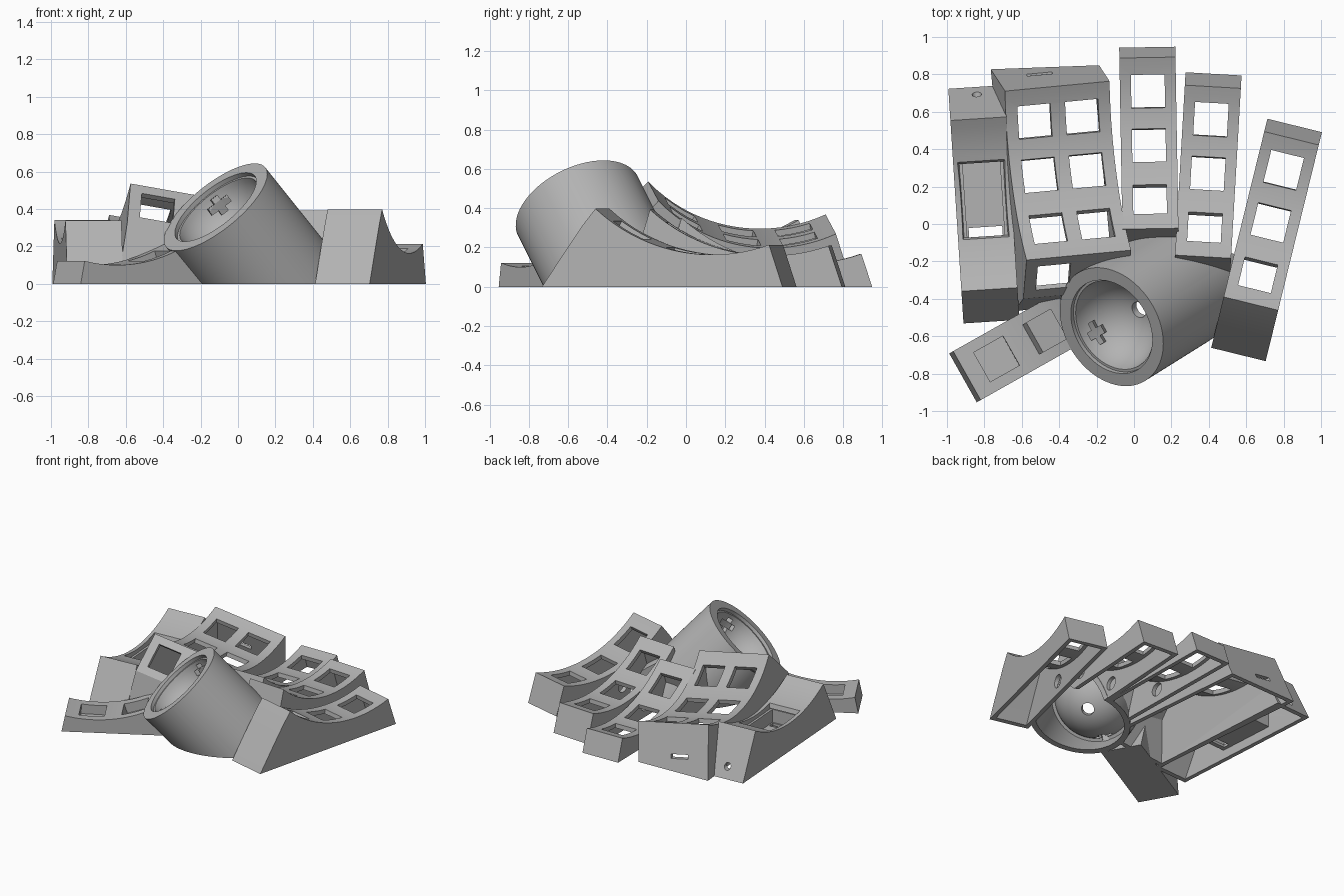
import bpy, bmesh
from math import radians, asin, atan2, sqrt
from mathutils import Matrix, Vector

if "Cube" in bpy.data.objects:
    bpy.data.objects.remove(bpy.data.objects["Cube"])

grey = bpy.data.materials.new("plastic_grey")
grey.use_nodes = True
grey.diffuse_color = (0.45, 0.45, 0.45, 1)
grey.node_tree.nodes["Principled BSDF"].inputs["Base Color"].default_value = (0.45, 0.45, 0.45, 1)

WALL = 0.032
DEEP = -0.25    # bodies run below the ground, then are trimmed
KEY = 0.18
T = Matrix.Translation


def RX(a):
    return Matrix.Rotation(a, 4, "X")


def RY(a):
    return Matrix.Rotation(a, 4, "Y")


def RZ(a):
    return Matrix.Rotation(a, 4, "Z")


def make(name, bm):
    bmesh.ops.recalc_face_normals(bm, faces=bm.faces[:])
    me = bpy.data.meshes.new(name)
    bm.to_mesh(me)
    bm.free()
    me.materials.append(grey)
    ob = bpy.data.objects.new(name, me)
    bpy.context.scene.collection.objects.link(ob)
    return ob


def box(m, size, name="cutter"):
    bm = bmesh.new()
    bmesh.ops.create_cube(bm, size=1, matrix=m @ Matrix.Diagonal((*size, 1)))
    return make(name, bm)


def rod(m, r, depth, seg=32, name="cutter"):
    bm = bmesh.new()
    bmesh.ops.create_cone(bm, cap_ends=True, segments=seg, radius1=r, radius2=r,
                          depth=depth, matrix=m)
    return make(name, bm)


def ball(m, r):
    bm = bmesh.new()
    bmesh.ops.create_uvsphere(bm, u_segments=64, v_segments=32, radius=r, matrix=m)
    return make("cutter", bm)


def extrude(name, m, profile, half):
    bm = bmesh.new()
    face = bm.faces.new([bm.verts.new((-half, w, z)) for w, z in profile])
    new = bmesh.ops.extrude_face_region(bm, geom=[face], use_keep_orig=True)["geom"]
    bmesh.ops.translate(bm, vec=(2 * half, 0, 0),
                        verts=[v for v in new if isinstance(v, bmesh.types.BMVert)])
    bm.transform(m)
    return make(name, bm)


def cut(ob, cutters, keep=()):
    """Subtract every cutter, then delete those not kept for later."""
    for c in cutters:
        mod = ob.modifiers.new("cut", "BOOLEAN")
        mod.operation, mod.solver, mod.object = "DIFFERENCE", "EXACT", c
    dg = bpy.context.evaluated_depsgraph_get()
    me = bpy.data.meshes.new_from_object(ob.evaluated_get(dg))
    ob.modifiers.clear()
    ob.data = me
    for c in cutters:
        if c not in keep:
            bpy.data.objects.remove(c)
    return ob


def inset(pts, t):
    """Shrink a clockwise profile by t with mitred corners."""
    out = []
    for i, p in enumerate(pts):
        a = (Vector(p) - Vector(pts[i - 1])).normalized()
        b = (Vector(pts[(i + 1) % len(pts)]) - Vector(p)).normalized()
        n1, n2 = Vector((a.y, -a.x)), Vector((b.y, -b.x))
        out.append(Vector(p) + (n1 + n2) * t / (1 + n1.dot(n2)))
    return out


def column(name, origin, angle, low, front, keys, tent=0, half=0.15, w0=-0.155,
           w1=0.755, mid=0.455, bend=0.91, back=0.33, extra=None, trim=()):
    """Hollow curved column: arc on top, sloped ends, key openings."""
    m = T((*origin, 0)) @ RZ(radians(angle)) @ RY(radians(tent))

    def top(w):
        return low + bend - sqrt(bend * bend - (w - mid) ** 2)

    n = 20
    pts = [(w0 + (w1 - w0) * i / n, top(w0 + (w1 - w0) * i / n)) for i in range(n + 1)]
    pts += [(w1 + back * (top(w1) - DEEP), DEEP)] + front[::-1]
    body = extrude(name, m, pts, half)
    cutters = [ground, extrude("cutter", m, inset(pts, WALL), half - WALL)]
    for u, w in keys:
        place = m @ T((u, w, top(w))) @ RX(asin((w - mid) / bend))
        cutters.append(box(place, (KEY, KEY, 0.14)))
    cutters += extra(m) if extra else []
    cut(body, cutters + list(trim), keep=[ground, *trim])


ground = box(T((0, 0, -1)), (6, 6, 2))

# Ball cup frame: local z runs along the tilted axis, origin at the rim centre
axis = Vector((-0.8, -0.5, 1)).normalized()
cup_m = T((-0.12, -0.55, 0.41)) @ axis.to_track_quat("Z", "Y").to_matrix().to_4x4()
cup_core = rod(cup_m @ T((0, 0, -0.5)), 0.337, 1.0, 96)

# Finger columns
three = [(0, 0), (0, 0.29), (0, 0.58)]
steep = [(-0.35, DEEP)]


def side_ports(m):
    return [rod(m @ T((0, 0.08, 0.1)) @ RY(radians(90)), 0.05, 0.5)]


def inner_port(m):
    return [rod(m @ T((-0.15, 0.1, 0.1)) @ RY(radians(90)), 0.05, 0.15)]


column("little_finger_column", (0.662, -0.275), -13.8, 0.163,
       [(-0.22, 0.315), (-0.3, 0.2), (-0.435, 0), (-0.58, DEEP)], three, extra=inner_port)
column("ring_finger_column", (0.378, -0.02), -3.3, 0.158, steep, three,
       extra=side_ports, trim=[cup_core])
column("middle_finger_column", (0.085, 0.13), 1, 0.115, steep, three,
       w1=0.76, extra=side_ports, trim=[cup_core])


# Wide tilted index column with a lower front key and a cable slot
def index_cuts(m):
    nose = m @ T((-0.13, -0.255, 0.385)) @ RX(atan2(0.215, 0.205))
    return [box(nose, (KEY, KEY, 0.14)),
            box(m @ T((-0.05, 0.84, 0.1)), (0.14, 0.2, 0.03))]


column("index_finger_column", (-0.395, -0.02), 5.4, 0.25,
       [(-0.36, 0.28), (-0.46, DEEP)],
       [(s * 0.13, w) for s in (-1, 1) for _, w in three],
       tent=10, half=0.285, mid=0.42, bend=0.8, extra=index_cuts, trim=[cup_core])

# Thumb cluster
column("thumb_column", (-0.475, -0.575), 119.4, 0.1, steep, [(0, 0), (0, 0.298)],
       w1=0.48, mid=0.28, back=0.2, trim=[cup_core])


# Outer column with a tapered pit, a round cable hole and a tray below
def outer_cuts(m):
    bm = bmesh.new()
    bmesh.ops.create_cone(bm, cap_ends=True, segments=4, radius1=0.64, radius2=0.86,
                          depth=0.2, matrix=m @ T((0, 0.48, 0.22))
                          @ Matrix.Diagonal((0.23, 0.38, 1, 1)) @ RZ(radians(45)))
    return [make("cutter", bm),
            rod(m @ T((0, 1.05, 0.08)) @ RX(radians(90)), 0.025, 0.3)]


column("outer_column", (-0.773, -0.35), 3.7, 0.215, [(-0.3, DEEP)], [],
       w0=0, w1=0.915, back=0.5, extra=outer_cuts)
outer_m = T((-0.773, -0.35, 0)) @ RZ(radians(3.7))
tray = box(outer_m @ T((0, 0.48, 0.13)), (0.24, 0.46, 0.12), "outer_tray")
cut(tray, [box(outer_m @ T((0, 0.48, 0.18)), (0.2, 0.41, 0.18)),
           box(outer_m @ T((0, 0.31, 0.1)), (0.18, 0.05, 0.2))])

# Ball cup: tilted tube with a spherical bowl, hollow underneath
cup = rod(cup_m @ T((0, 0, -0.5)), 0.34, 1.0, 96, "ball_cup")
hollow = cut(rod(cup_m @ T((0, 0, -0.65)), 0.3, 1.1, 64), [ball(cup_m, 0.295)])
cuts = [ground, hollow, ball(cup_m, 0.255), rod(cup_m, 0.268, 0.05, 64)]
# Three cross-shaped bearing seats around the bowl
for d in ((-0.31, -0.12, -0.94), (0.08, 1, 0.04), (0.96, -0.43, -0.02)):
    d = Vector(d).normalized()
    side = d.cross(axis).normalized()
    seat = Matrix((side, d.cross(side), d)).transposed().to_4x4()
    seat = T(cup_m.translation) @ seat @ T((0, 0, 0.265))
    cuts += [box(seat, (0.13, 0.04, 0.1)), box(seat, (0.045, 0.1, 0.1))]
cuts.append(rod(cup_m @ T((0, 0, -0.27)), 0.045, 0.12))
# Keep the tube out of the little and ring finger columns
little_m = T((0.662, -0.275, 0)) @ RZ(radians(-13.8))
ring_m = T((0.378, -0.02, 0)) @ RZ(radians(-3.3))
cuts += [box(little_m @ T((0.33, 0, 0.3)), (0.94, 2, 1)),
         box(ring_m @ T((0.17, 0.39, 0.5)), (0.57, 1.04, 1.2))]
cut(cup, cuts)    # the ground cutter is used here for the last time
bpy.data.objects.remove(cup_core)

# Smooth curved faces, keep edges crisp
bpy.ops.object.select_all(action="DESELECT")
for ob in bpy.context.scene.objects:
    if ob.type == "MESH":
        ob.select_set(True)
        bpy.context.view_layer.objects.active = ob
bpy.ops.object.shade_smooth_by_angle(angle=radians(20))
